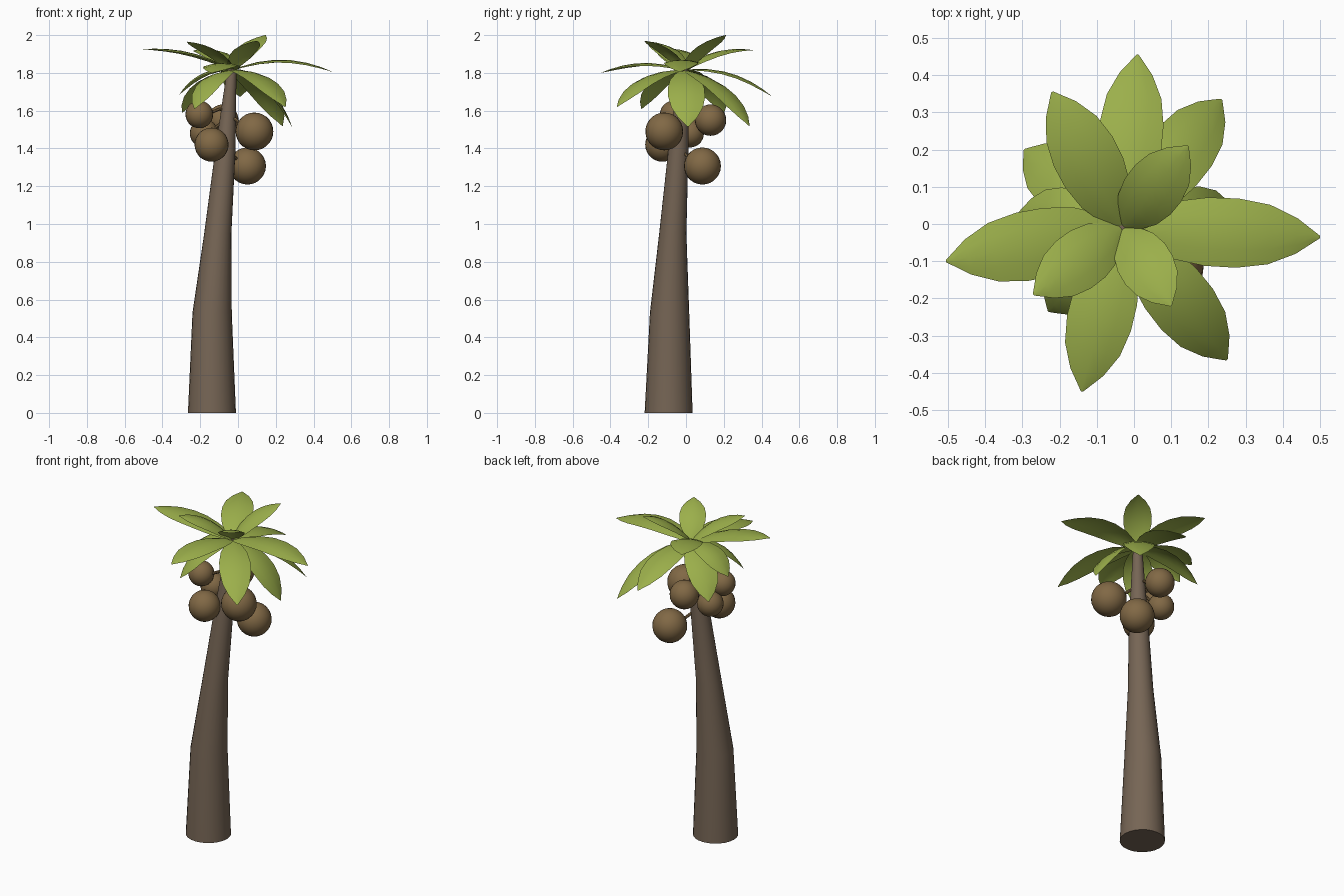
import bpy, bmesh, math
from mathutils import Vector

if "Cube" in bpy.data.objects:
    bpy.data.objects.remove(bpy.data.objects["Cube"])


def material(name, rgb):
    m = bpy.data.materials.new(name)
    m.diffuse_color = (*rgb, 1)
    m.use_nodes = True
    m.node_tree.nodes["Principled BSDF"].inputs["Base Color"].default_value = m.diffuse_color
    return m


BARK = material("bark", (0.18, 0.13, 0.09))
SHELL = material("shell", (0.22, 0.14, 0.06))
GREEN = material("leaf_green", (0.33, 0.43, 0.07))


def finish(name, bm, mat):
    mesh = bpy.data.meshes.new(name)
    bm.to_mesh(mesh)
    bm.free()
    ob = bpy.data.objects.new(name, mesh)
    bpy.context.collection.objects.link(ob)
    mesh.materials.append(mat)
    bpy.ops.object.select_all(action="DESELECT")
    bpy.context.view_layer.objects.active = ob
    ob.select_set(True)
    bpy.ops.object.shade_smooth_by_angle(angle=math.radians(40))
    return ob


def tube(name, path, sides, mat, level=False):
    """Loft circles along (point, radius) pairs; level keeps rings horizontal."""
    bm = bmesh.new()
    rings = []
    axis = (Vector(path[-1][0]) - Vector(path[0][0])).normalized()
    turn = Vector((0, 0, 1)).rotation_difference(Vector((0, 0, 1)) if level else axis)
    for p, r in path:
        rings.append([bm.verts.new(Vector(p) + turn @ Vector(
            (r * math.cos(2 * math.pi * i / sides), r * math.sin(2 * math.pi * i / sides), 0)))
            for i in range(sides)])
    for a, b in zip(rings, rings[1:]):
        for i in range(sides):
            j = (i + 1) % sides
            bm.faces.new((a[i], a[j], b[j], b[i]))
    bm.faces.new(rings[0][::-1])
    bm.faces.new(rings[-1])
    return finish(name, bm, mat)


# Leaning trunk
trunk_path = [((-0.138, -0.092, 0), 0.127), ((-0.137, -0.087, 0.53), 0.104),
              ((-0.107, -0.07, 0.95), 0.072), ((-0.066, -0.04, 1.4), 0.053),
              ((-0.033, -0.008, 1.82), 0.025)]
tube("trunk", trunk_path, 24, BARK, level=True)

# Coconuts hanging on thin curved stems
coconuts = [((0.087, -0.115, 1.49), 0.1), ((0.05, 0.087, 1.307), 0.098),
            ((-0.14, -0.126, 1.42), 0.09), ((-0.205, -0.065, 1.58), 0.073),
            ((-0.08, 0.13, 1.55), 0.083), ((-0.18, 0.02, 1.48), 0.075)]
for n, (c, r) in enumerate(coconuts, 1):
    bm = bmesh.new()
    bmesh.ops.create_uvsphere(bm, u_segments=24, v_segments=14, radius=r)
    bmesh.ops.translate(bm, vec=c, verts=bm.verts)
    finish(f"coconut_{n}", bm, SHELL)
    c = Vector(c)
    z = min(c.z + r * 0.7, 1.6)
    root = Vector(trunk_path[3][0]).lerp(Vector(trunk_path[4][0]), (z - 1.4) / 0.42)
    tip = c + (root - c).normalized() * r * 0.8
    mid = (root + tip) / 2 + Vector((0, 0, 0.015))
    tube(f"coconut_stem_{n}", [(root, 0.009), (mid, 0.009), (tip, 0.009)], 8, SHELL)

# Leaf outline: (position along the leaf, half width)
OUTLINE = [(0, 0.018), (0.1, 0.046), (0.25, 0.077), (0.42, 0.092), (0.58, 0.093),
           (0.74, 0.08), (0.88, 0.048), (0.96, 0.018), (1, 0.003)]
CROWN = Vector((-0.03, -0.01, 1.815))


def leaf(name, tip, bulge, width):
    chord = Vector(tip) - CROWN
    side = Vector((0, 0, 1)).cross(chord).normalized()
    up = chord.cross(side).normalized()
    bm = bmesh.new()
    rows = []
    for t, w in OUTLINE:
        p = CROWN + chord * t + up * bulge * 4 * t * (1 - t)
        rows.append([bm.verts.new(p + side * w * width * k - up * 0.16 * w * k * k)
                     for k in (-1, -0.5, 0, 0.5, 1)])
    for a, b in zip(rows, rows[1:]):
        for i in range(4):
            bm.faces.new((a[i], b[i], b[i + 1], a[i + 1]))
    bmesh.ops.recalc_face_normals(bm, faces=bm.faces)
    bm.normal_update()
    if sum((f.normal.dot(up) for f in bm.faces)) < 0:
        bmesh.ops.reverse_faces(bm, faces=bm.faces)
    finish(name, bm, GREEN)


# Leaves: tip position, arch height, width factor
leaves = [((0.5, -0.035, 1.805), 0.06, 1), ((0.01, 0.455, 1.675), 0.055, 0.92),
          ((-0.505, -0.1, 1.925), 0.04, 1), ((-0.14, -0.45, 1.8), 0.045, 0.95),
          ((-0.22, 0.355, 1.92), 0.045, 0.95), ((0.235, 0.335, 1.52), 0.06, 0.95),
          ((0.285, 0.01, 1.515), 0.06, 1.05), ((0.25, -0.365, 1.62), 0.06, 0.95),
          ((-0.295, 0.2, 1.59), 0.055, 0.95), ((-0.23, -0.235, 1.61), 0.055, 0.9),
          ((-0.31, 0.03, 1.685), 0.05, 0.9), ((0.145, 0.21, 2.0), 0.035, 0.85),
          ((0.1, -0.22, 1.97), 0.035, 0.8), ((-0.27, -0.19, 1.965), 0.035, 0.85)]
for n, args in enumerate(leaves, 1):
    leaf(f"leaf_{n}", *args)
